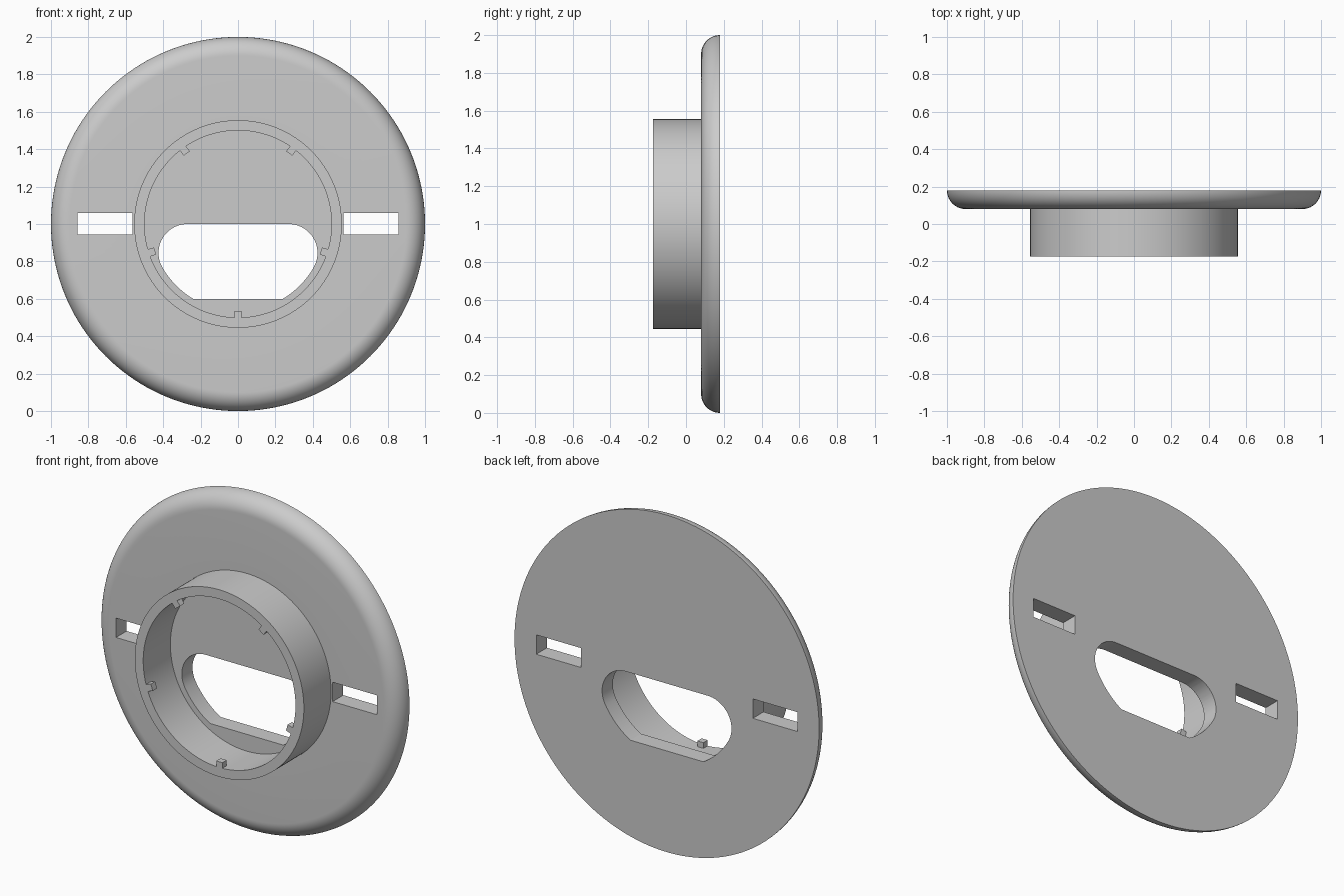
import bpy, bmesh
from math import sin, cos, pi, radians, atan2, hypot
from mathutils import Matrix, Vector

old = bpy.data.objects.get("Cube")
if old:
    bpy.data.objects.remove(old, do_unlink=True)

FRONT, FACE, BACK = -0.175, 0.08, 0.18      # ring rim, plate face, plate back
RING_OUT, RING_IN, TAB_IN = 0.555, 0.5, 0.466
CENTRE = Vector((0, 0, 1))

grey = bpy.data.materials.new("light grey plastic")
grey.use_nodes = True
colour = (0.6, 0.6, 0.6, 1)
grey.diffuse_color = colour
grey.node_tree.nodes["Principled BSDF"].inputs["Base Color"].default_value = colour


def finish(bm, name):
    bmesh.ops.recalc_face_normals(bm, faces=bm.faces)
    mesh = bpy.data.meshes.new(name)
    bm.to_mesh(mesh)
    bm.free()
    mesh.materials.append(grey)
    obj = bpy.data.objects.new(name, mesh)
    bpy.context.collection.objects.link(obj)
    return obj


def lathe(name, profile, steps=160):
    """Turn a (radius, y) profile around the front-to-back axis."""
    bm = bmesh.new()
    verts = [bm.verts.new((r, y, 1)) for r, y in profile]
    edges = [bm.edges.new(pair) for pair in zip(verts, verts[1:])]
    bmesh.ops.spin(bm, geom=verts + edges, cent=CENTRE, axis=(0, 1, 0),
                   angle=2 * pi, steps=steps, use_merge=True)
    bmesh.ops.remove_doubles(bm, verts=bm.verts, dist=1e-5)
    return finish(bm, name)


def prism(name, outline, y0, y1):
    """Extrude an (x, z) outline from y0 to y1."""
    bm = bmesh.new()
    face = bm.faces.new([bm.verts.new((x, y0, z)) for x, z in outline])
    ext = bmesh.ops.extrude_face_region(bm, geom=[face])
    moved = [g for g in ext["geom"] if isinstance(g, bmesh.types.BMVert)]
    bmesh.ops.translate(bm, verts=moved, vec=(0, y1 - y0, 0))
    return finish(bm, name)


def arc(cx, cz, r, a0, a1, n):
    return [(cx + r * cos(a0 + (a1 - a0) * i / n),
             cz + r * sin(a0 + (a1 - a0) * i / n)) for i in range(n + 1)]


# Round plate with a rolled front edge and a hollow collar
roll = arc(0.9, BACK, 0.1, -pi / 2, 0, 14)
body = lathe("wall_plate", [(0, FACE), (RING_IN, FACE), (RING_IN, FRONT),
                            (RING_OUT, FRONT), (RING_OUT, FACE)] + roll + [(0, BACK)])

# Cable opening: flat top and bottom, rounded shoulders, lower sides follow the collar
cx, cz, cr = 0.27, 0.845, 0.155
join = atan2(cz - 1, cx)
low = -pi / 2 + atan2(0.24, 0.4)
right = arc(cx, cz, cr, pi / 2, join, 20) + arc(0, 1, hypot(cx, cz - 1) + cr, join, low, 12)[1:]
opening = right + [(-x, z) for x, z in reversed(right)]
cutters = [prism("opening_cutter", opening, 0, 0.3)]

# Screw slots on both sides
for side in (-1, 1):
    slot = [(side * x, z) for x, z in
            ((0.565, 0.945), (0.857, 0.945), (0.857, 1.06), (0.565, 1.06))]
    cutters.append(prism("slot_cutter", slot, 0, 0.3))

for cutter in cutters:
    mod = body.modifiers.new("cut", "BOOLEAN")
    mod.operation, mod.solver, mod.object = "DIFFERENCE", "EXACT", cutter
bpy.context.view_layer.objects.active = body
body.select_set(True)
for mod in list(body.modifiers):
    bpy.ops.object.modifier_apply(modifier=mod.name)
for cutter in cutters:
    bpy.data.objects.remove(cutter, do_unlink=True)
bpy.ops.object.shade_smooth_by_angle(angle=radians(30))

# Five small locating tabs inside the collar rim
for i in range(5):
    bm = bmesh.new()
    bmesh.ops.create_cube(bm, size=1)
    bmesh.ops.scale(bm, vec=(RING_IN - TAB_IN, 0.04, 0.04), verts=bm.verts)
    bmesh.ops.translate(bm, vec=((RING_IN + TAB_IN) / 2, FRONT + 0.02, 0), verts=bm.verts)
    turn = Matrix.Rotation(radians(90 - 72 * i), 4, "Y")
    bmesh.ops.transform(bm, matrix=Matrix.Translation(CENTRE) @ turn, verts=bm.verts)
    finish(bm, f"locating_tab_{i + 1}")
